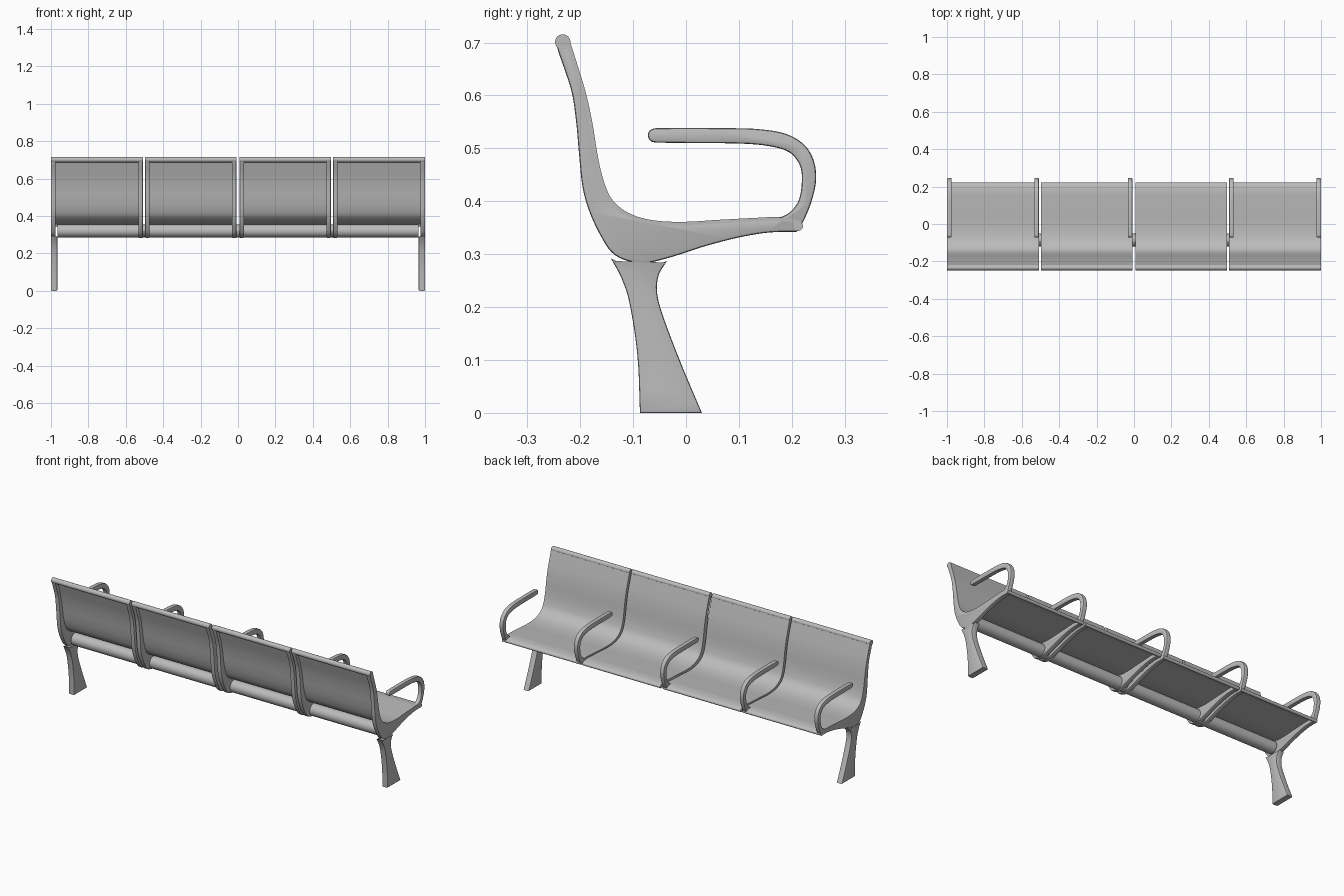
import bpy
import bmesh
import math
from mathutils import Vector
from mathutils.geometry import interpolate_bezier

cube = bpy.data.objects.get("Cube")
if cube:
    bpy.data.objects.remove(cube, do_unlink=True)

steel = bpy.data.materials.new("satin_grey_metal")
steel.use_nodes = True
GREY = (0.5, 0.5, 0.5, 1)
steel.diffuse_color = GREY
steel.node_tree.nodes["Principled BSDF"].inputs["Base Color"].default_value = GREY

parts = []


def smooth(points, steps=5):
    """Rounded path through side-profile points given in thousandths (y, z)."""
    pts = [Vector((y, z, 0)) / 1000 for y, z in points]
    last = len(pts) - 1
    tangents = [(pts[min(i + 1, last)] - pts[max(i - 1, 0)]).normalized()
                for i in range(last + 1)]
    path = []
    for i in range(last):
        a, b = pts[i], pts[i + 1]
        reach = (b - a).length / 3
        path += interpolate_bezier(a, a + tangents[i] * reach,
                                   b - tangents[i + 1] * reach, b, steps + 1)[:-1]
    return path + [pts[last]]


def offset(path, distance):
    """Shift a path sideways, towards its left."""
    result = []
    for i, p in enumerate(path):
        d = (path[min(i + 1, len(path) - 1)] - path[max(i - 1, 0)]).normalized()
        result.append(p + Vector((-d.y, d.x, 0)) * distance)
    return result


def slab(name, outline, x0, x1, bevel=0.0):
    """Extrude a closed side outline from x0 to x1, rounding the rims."""
    bm = bmesh.new()
    loop = []
    for p in outline:
        if not loop or (p - loop[-1]).length > 1e-5:
            loop.append(p)
    if (loop[0] - loop[-1]).length < 1e-5:
        loop.pop()
    cap = bm.faces.new([bm.verts.new((x0, p.x, p.y)) for p in loop])
    new = bmesh.ops.extrude_face_region(bm, geom=[cap], use_keep_orig=True)["geom"]
    bmesh.ops.translate(bm, vec=(x1 - x0, 0, 0),
                        verts=[v for v in new if isinstance(v, bmesh.types.BMVert)])
    bmesh.ops.recalc_face_normals(bm, faces=bm.faces[:])
    if bevel:
        rims = [e for e in bm.edges if abs(e.verts[0].co.x - e.verts[1].co.x) < 1e-6]
        bmesh.ops.bevel(bm, geom=rims, offset=bevel, segments=2, profile=0.5,
                        affect='EDGES', clamp_overlap=False)
    mesh = bpy.data.meshes.new(name)
    bm.to_mesh(mesh)
    bm.free()
    mesh.materials.append(steel)
    obj = bpy.data.objects.new(name, mesh)
    bpy.context.scene.collection.objects.link(obj)
    parts.append(obj)


def rod(name, y, z, radius, x0, x1, sides=32):
    """Round bar running along x."""
    ring = [Vector((y + radius * math.cos(t), z + radius * math.sin(t), 0))
            for t in (math.tau * i / sides for i in range(sides))]
    slab(name, ring, x0, x1)


# Side profiles
seat_line = [(174, 369), (140, 368), (64, 364), (-11, 360), (-68, 364), (-109, 377),
             (-140, 402), (-157, 440), (-168, 487), (-177, 543), (-189, 600),
             (-206, 657), (-219, 698)]
back_line = [(-222, 709), (-234, 715), (-245, 709), (-246, 698), (-217, 610),
             (-208, 553), (-202, 487), (-196, 430), (-185, 387), (-162, 336),
             (-134, 298), (-87, 283), (-40, 291), (36, 315), (102, 332),
             (158, 341), (209, 342)]
arm_line = [(209, 342), (221, 360), (238, 402), (246, 443), (240, 481), (221, 509),
            (187, 528), (140, 536), (92, 538), (-57, 538), (-68, 534), (-72, 525),
            (-68, 515), (-57, 511), (102, 509), (158, 504), (196, 492), (215, 468),
            (219, 440), (213, 402), (196, 379)]
nose_line = [(209, 342), (215, 352), (205, 363)]

arm_frame = smooth(arm_line + seat_line + back_line)
plain_frame = smooth(nose_line + seat_line + back_line)
surface = smooth([(218, 350), (213, 362)] + seat_line)
sheet = offset(surface, -0.001) + offset(surface, 0.006)[::-1]

leg = (smooth([(-142, 292), (-118, 281), (-89, 277), (-60, 279), (-36, 287)])
       + smooth([(-36, 287), (-51, 262), (-55, 232), (-47, 194), (-12, 100), (30, 0)])
       + smooth([(-87, 0), (-92, 110), (-108, 213), (-123, 257), (-142, 292)]))

# Four seats: x range, then whether each side frame carries an armrest
PLATE = 0.025
seats = [(-1, -0.508, True, True), (-0.497, -0.008, False, True),
         (0.008, 0.497, False, False), (0.508, 1, True, True)]
for n, (x0, x1, arm_a, arm_b) in enumerate(seats, 1):
    slab(f"seat_shell_{n}", sheet, x0, x1)
    rod(f"top_rail_{n}", -0.233, 0.701, 0.0145, x0, x1)
    rod(f"front_lip_{n}", 0.212, 0.353, 0.009, x0, x1, 20)
    for side, start, has_arm in (("a", x0, arm_a), ("b", x1 - PLATE, arm_b)):
        kind = "armrest_frame" if has_arm else "side_frame"
        slab(f"{kind}_{n}{side}", arm_frame if has_arm else plain_frame,
             start, start + PLATE, 0.005)

# Support beam and end legs
rod("support_beam", -0.085, 0.32, 0.034, -0.965, 0.965, 40)
for name, x0, x1 in (("right_leg", -1, -0.966), ("left_leg", 0.966, 1)):
    slab(name, leg, x0, x1, 0.004)

# Smooth shading with crisp edges
bpy.ops.object.select_all(action='DESELECT')
for obj in parts:
    obj.select_set(True)
bpy.context.view_layer.objects.active = parts[0]
bpy.ops.object.shade_smooth_by_angle(angle=math.radians(35))
